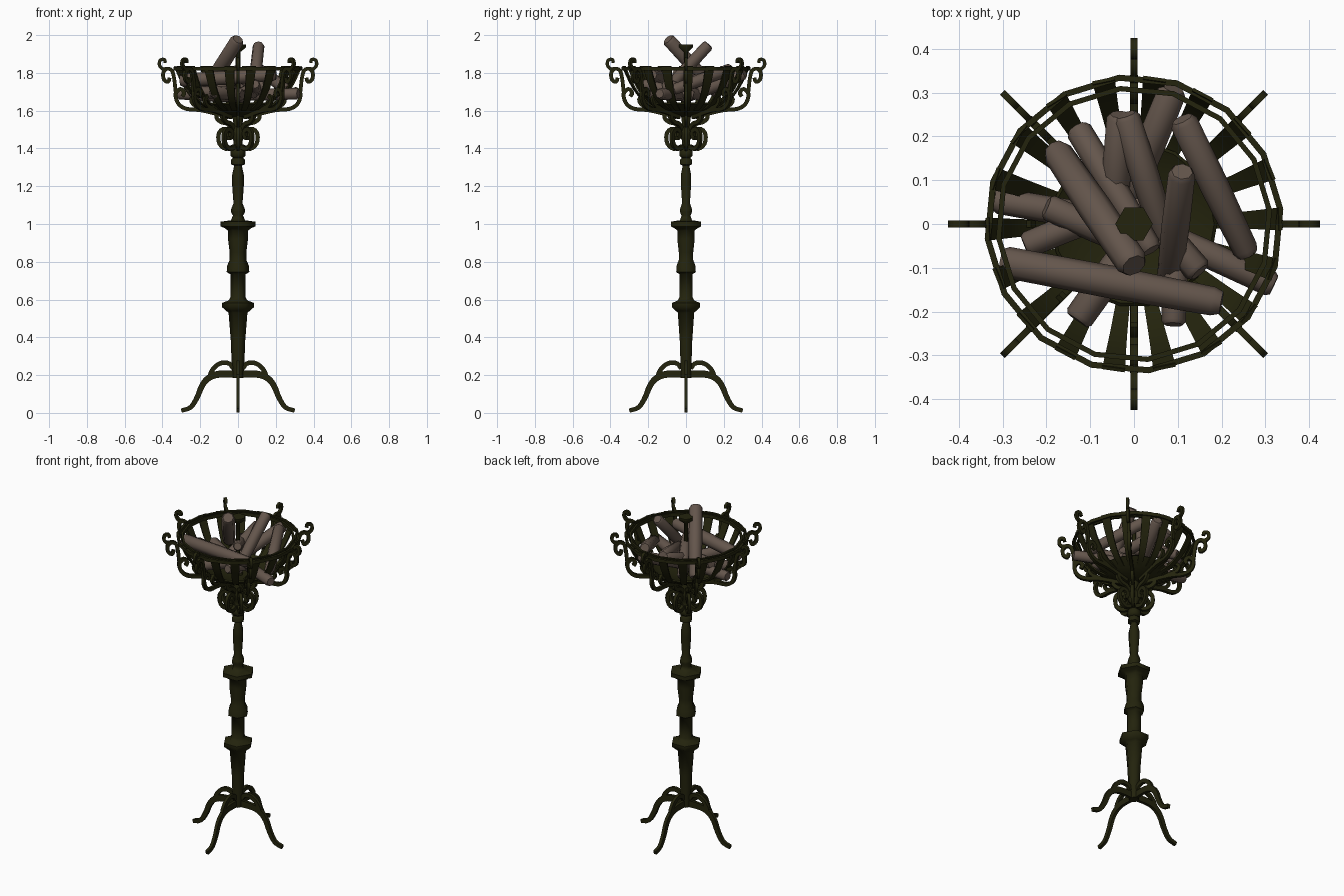
import bpy, bmesh, math
from mathutils import Vector, Matrix


def material(name, col):
    m = bpy.data.materials.new(name)
    m.diffuse_color = (*col, 1)
    return m


IRON = material("dark_iron", (0.017, 0.017, 0.004))
WOOD = material("burnt_wood", (0.127, 0.092, 0.072))


def finish(bm, name, mat, smooth=None):
    bmesh.ops.recalc_face_normals(bm, faces=bm.faces)
    me = bpy.data.meshes.new(name)
    bm.to_mesh(me)
    bm.free()
    me.materials.append(mat)
    ob = bpy.data.objects.new(name, me)
    bpy.context.collection.objects.link(ob)
    if smooth:
        bpy.ops.object.select_all(action='DESELECT')
        ob.select_set(True)
        bpy.context.view_layer.objects.active = ob
        bpy.ops.object.shade_smooth_by_angle(angle=math.radians(smooth))
    return ob


def loft(bm, rings, cap=True, closed=False):
    vs = [[bm.verts.new(p) for p in r] for r in rings]
    n = len(vs[0])
    pairs = list(zip(vs, vs[1:])) + ([(vs[-1], vs[0])] if closed else [])
    for a, b in pairs:
        for i in range(n):
            j = (i + 1) % n
            bm.faces.new((a[i], a[j], b[j], b[i]))
    if cap and not closed:
        bm.faces.new(vs[0])
        bm.faces.new(vs[-1])


def lathe(name, prof, n, smooth=None):
    bm = bmesh.new()
    loft(bm, [[(r * math.cos(math.tau * i / n), r * math.sin(math.tau * i / n), z)
               for i in range(n)] for r, z in prof])
    return finish(bm, name, IRON, smooth)


def spline(pts, sub):
    """Catmull-Rom through (radius, height) points."""
    p = [Vector(q) for q in pts]
    p = [2 * p[0] - p[1]] + p + [2 * p[-1] - p[-2]]
    out = []
    for i in range(1, len(p) - 2):
        a, b, c, d = p[i - 1:i + 3]
        for s in range(sub):
            t = s / sub
            out.append(0.5 * (2 * b + (c - a) * t + (2 * a - 5 * b + 4 * c - d) * t * t
                              + (3 * b - a - 3 * c + d) * t ** 3))
    return out + [p[-2]]


def bars(name, pts, count, width, thick, sub=3, offset=0, width_end=None, thick_end=None):
    """Flat bars bent in the radial plane, repeated around the pole."""
    path = spline(pts, sub)
    w1 = width if width_end is None else width_end
    t1 = thick if thick_end is None else thick_end
    bm = bmesh.new()
    for k in range(count):
        rot = Matrix.Rotation(math.tau * k / count + offset, 3, 'Z')
        rings = []
        for i, q in enumerate(path):
            f = i / (len(path) - 1)
            t = (path[min(i + 1, len(path) - 1)] - path[max(i - 1, 0)]).normalized()
            nrm = Vector((-t.y, t.x)) * (thick + (t1 - thick) * f) / 2
            w = (width + (w1 - width) * f) / 2
            a, b = q + nrm, q - nrm
            rings.append([rot @ Vector(v) for v in
                          ((a.x, -w, a.y), (a.x, w, a.y), (b.x, w, b.y), (b.x, -w, b.y))])
        loft(bm, rings)
    return finish(bm, name, IRON, 40)


def hoop(name, r, z, thick, height, n):
    bm = bmesh.new()
    rings = []
    for i in range(n):
        a = math.tau * i / n + 0.1
        rings.append([(q * math.cos(a), q * math.sin(a), h) for q, h in
                      ((r, z), (r + thick, z), (r + thick, z + height), (r, z + height))])
    loft(bm, rings, closed=True)
    return finish(bm, name, IRON)


# hexagonal turned pole
lathe("pole", [
    (0.03, 0.185), (0.034, 0.27), (0.038, 0.38), (0.05, 0.53), (0.062, 0.54),
    (0.085, 0.56), (0.085, 0.582), (0.05, 0.595), (0.041, 0.61), (0.041, 0.735),
    (0.06, 0.745), (0.057, 0.78), (0.044, 0.81), (0.044, 0.85), (0.053, 0.92), (0.053, 0.965),
    (0.07, 0.978), (0.093, 0.988), (0.093, 1.012), (0.037, 1.02), (0.027, 1.045),
    (0.038, 1.065), (0.036, 1.08), (0.024, 1.11), (0.032, 1.22), (0.031, 1.26), (0.02, 1.31),
    (0.036, 1.315), (0.036, 1.34), (0.026, 1.35), (0.04, 1.36), (0.04, 1.385),
    (0.024, 1.40), (0.024, 1.44), (0.04, 1.47), (0.04, 1.50), (0.024, 1.53), (0.03, 1.57),
    (0.03, 1.60), (0.012, 1.62), (0.012, 1.91), (0.043, 1.935), (0.043, 1.95)], 6, 62)

# four bowed legs with an arch above each
bars("legs", [(0.0, 0.205), (0.10, 0.205), (0.155, 0.185), (0.19, 0.145), (0.215, 0.085),
              (0.25, 0.03), (0.30, 0.012)], 4, 0.018, 0.04, thick_end=0.022)
bars("leg_arches", [(0.025, 0.235), (0.045, 0.26), (0.08, 0.266), (0.115, 0.25),
                    (0.14, 0.22), (0.15, 0.19)], 4, 0.018, 0.024)

# solid bowl bottom of the basket
lathe("basket_base", [(0.03, 1.57), (0.09, 1.585), (0.15, 1.605), (0.19, 1.635),
                      (0.183, 1.642), (0.14, 1.615), (0.03, 1.60)], 18, 30)

# basket slats, wider toward the rim
bars("basket_slats", [(0.14, 1.603), (0.205, 1.635), (0.26, 1.69), (0.30, 1.755), (0.335, 1.835)],
     18, 0.028, 0.008, 2, math.radians(2), 0.052)

# two rim hoops either side of the slats
hoop("outer_rim", 0.329, 1.812, 0.014, 0.02, 16)
hoop("inner_rim", 0.305, 1.812, 0.012, 0.02, 16)

# eight scrolled arms
bars("arms", [(0.05, 1.565), (0.12, 1.585), (0.20, 1.603), (0.275, 1.61), (0.318, 1.64),
              (0.33, 1.69), (0.305, 1.715), (0.285, 1.695), (0.295, 1.675)], 8, 0.018, 0.021)
bars("arm_scrolls", [(0.33, 1.70), (0.338, 1.77), (0.35, 1.812), (0.376, 1.822), (0.396, 1.80),
                     (0.392, 1.765), (0.37, 1.752), (0.362, 1.775)], 8, 0.016, 0.02)
bars("arm_hooks", [(0.376, 1.822), (0.40, 1.822), (0.416, 1.842), (0.411, 1.868),
                   (0.39, 1.87), (0.385, 1.853)], 8, 0.016, 0.018)

# scrolls under the basket
bars("lower_scrolls", [(0.025, 1.41), (0.065, 1.398), (0.098, 1.425), (0.103, 1.475),
                       (0.08, 1.502), (0.052, 1.49), (0.055, 1.46), (0.07, 1.455)],
     8, 0.018, 0.022)
bars("upper_scrolls", [(0.03, 1.50), (0.055, 1.53), (0.09, 1.54), (0.115, 1.565),
                       (0.105, 1.59), (0.085, 1.58)], 8, 0.018, 0.022)
bars("side_scrolls", [(0.13, 1.59), (0.17, 1.60), (0.20, 1.615), (0.235, 1.63),
                      (0.25, 1.66), (0.23, 1.68)], 8, 0.016, 0.018)


# charred logs: start, end
def log(i, a, b, r):
    a, b = Vector(a), Vector(b)
    d = (b - a).normalized()
    q = d.to_track_quat('Z', 'Y')
    n = 8
    rings = []
    for t, s in ((0, 0.78), (0.03, 1), (0.5, 1.04), (0.96, 0.92), (1, 0.72)):
        rings.append([a.lerp(b, t) + q @ Vector((r * s * math.cos(math.tau * k / n),
                                                 r * s * math.sin(math.tau * k / n), 0))
                      for k in range(n)])
    bm = bmesh.new()
    loft(bm, rings)
    finish(bm, "log_%d" % i, WOOD, 50)


logs = [
    ((-0.305, -0.085, 1.76), (0.20, -0.18, 1.79), 0.036),
    ((0.11, 0.24, 1.82), (0.26, -0.07, 1.71), 0.032),
    ((0.11, 0.12, 1.95), (0.08, -0.13, 1.68), 0.031),
    ((0.0, -0.095, 1.978), (-0.18, 0.17, 1.69), 0.037),
    ((-0.13, 0.22, 1.70), (0.04, -0.06, 1.80), 0.030),
    ((-0.03, 0.25, 1.80), (-0.05, -0.02, 1.70), 0.032),
    ((-0.02, 0.25, 1.81), (0.07, -0.03, 1.74), 0.032),
    ((0.09, 0.31, 1.80), (-0.02, 0.04, 1.68), 0.033),
    ((-0.32, 0.055, 1.69), (0.05, -0.01, 1.67), 0.030),
    ((-0.25, -0.05, 1.70), (0.02, 0.06, 1.69), 0.030),
    ((0.32, -0.14, 1.69), (0.0, 0.01, 1.68), 0.030),
    ((-0.13, -0.22, 1.70), (0.04, 0.02, 1.68), 0.034),
    ((0.09, -0.23, 1.74), (0.10, 0.04, 1.68), 0.028),
    ((0.15, -0.11, 1.74), (-0.02, 0.08, 1.68), 0.032),
    ((-0.20, 0.04, 1.73), (0.02, -0.06, 1.69), 0.030),
]
for i, (a, b, r) in enumerate(logs):
    log(i + 1, a, b, r)
